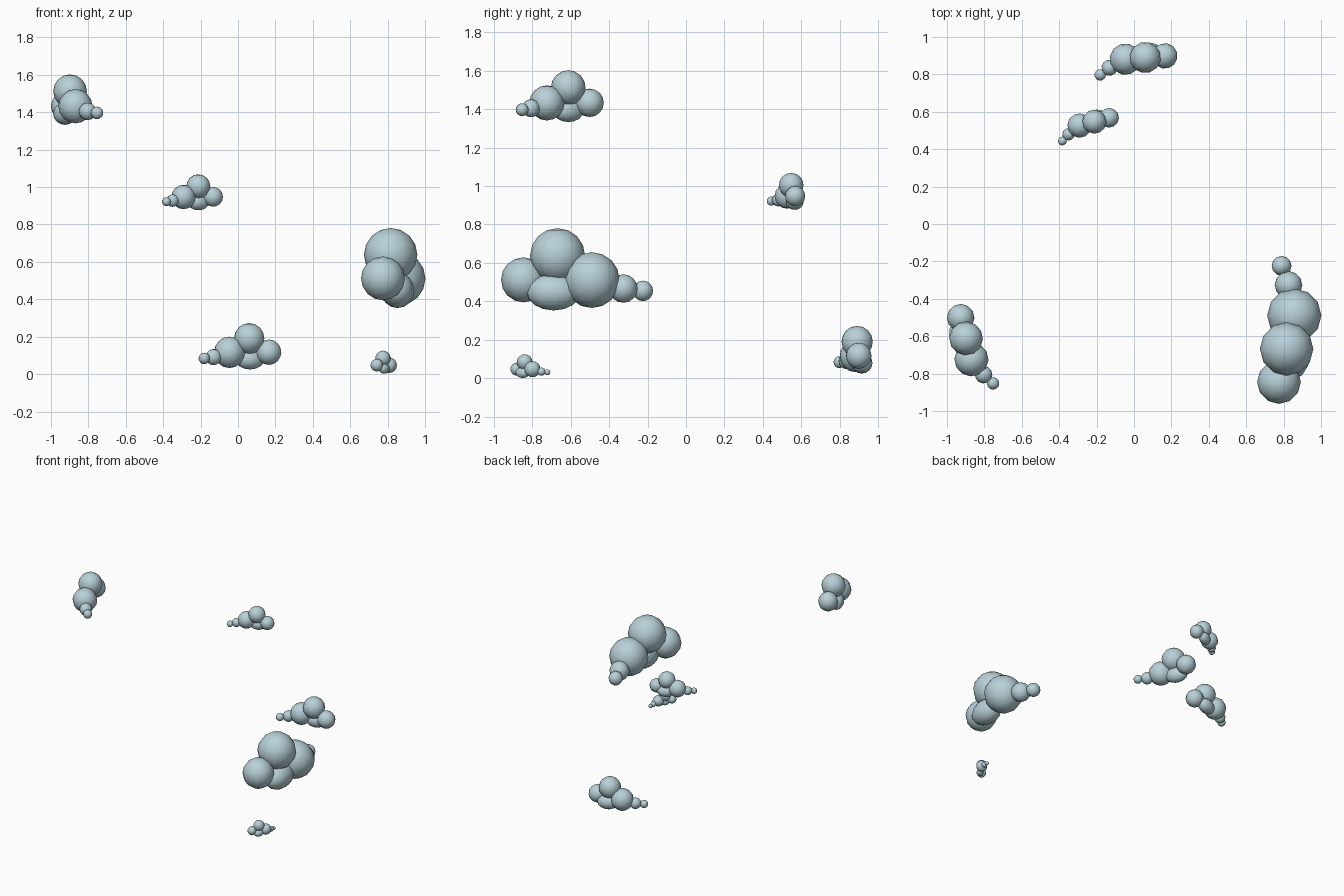
import bpy, bmesh, math
from mathutils import Matrix, Vector

if "Cube" in bpy.data.objects:
    bpy.data.objects.remove(bpy.data.objects["Cube"])

# one flat colour for every cloud
mat = bpy.data.materials.new("pale blue grey")
mat.diffuse_color = (0.48, 0.64, 0.69, 1)
mat.use_nodes = True
mat.node_tree.nodes["Principled BSDF"].inputs["Base Color"].default_value = mat.diffuse_color

# puffs of one cloud: offset from the top puff, then radii
PUFFS = [
    ((0, 0, 0), (0.143, 0.143, 0.143)),              # top
    ((0.041, 0.178, -0.127), (0.145, 0.145, 0.145)),  # main
    ((-0.041, -0.177, -0.126), (0.117, 0.117, 0.117)),  # end
    ((0.037, -0.02, -0.19), (0.09, 0.14, 0.095)),     # flat belly
    ((0.01, 0.342, -0.171), (0.074, 0.074, 0.074)),   # tail
    ((-0.027, 0.444, -0.183), (0.053, 0.053, 0.053)),  # tail tip
]

# clouds: name, top puff position, turn in degrees, size
CLOUDS = [
    ("large_cloud", (0.816, -0.668, 0.638), 0, 1.0),
    ("high_cloud", (-0.898, -0.612, 1.512), -152.5, 0.63),
    ("low_back_cloud", (0.06, 0.89, 0.19), 107.6, 0.58),
    ("middle_cloud", (-0.212, 0.547, 1.004), 117.7, 0.449),
    ("tiny_cloud", (0.775, -0.839, 0.084), -26, 0.288),
]


def cloud(name, loc, turn, size):
    bm = bmesh.new()
    for off, rad in PUFFS:
        m = Matrix.Translation(Vector(off)) @ Matrix.Diagonal((*rad, 1))
        bmesh.ops.create_uvsphere(bm, u_segments=12, v_segments=8, radius=1, matrix=m)
    for f in bm.faces:
        f.smooth = True
    me = bpy.data.meshes.new(name)
    bm.to_mesh(me)
    bm.free()
    me.materials.append(mat)
    ob = bpy.data.objects.new(name, me)
    ob.location = loc
    ob.rotation_euler.z = math.radians(turn)
    ob.scale = (size, size, size)
    bpy.context.collection.objects.link(ob)


for c in CLOUDS:
    cloud(*c)
